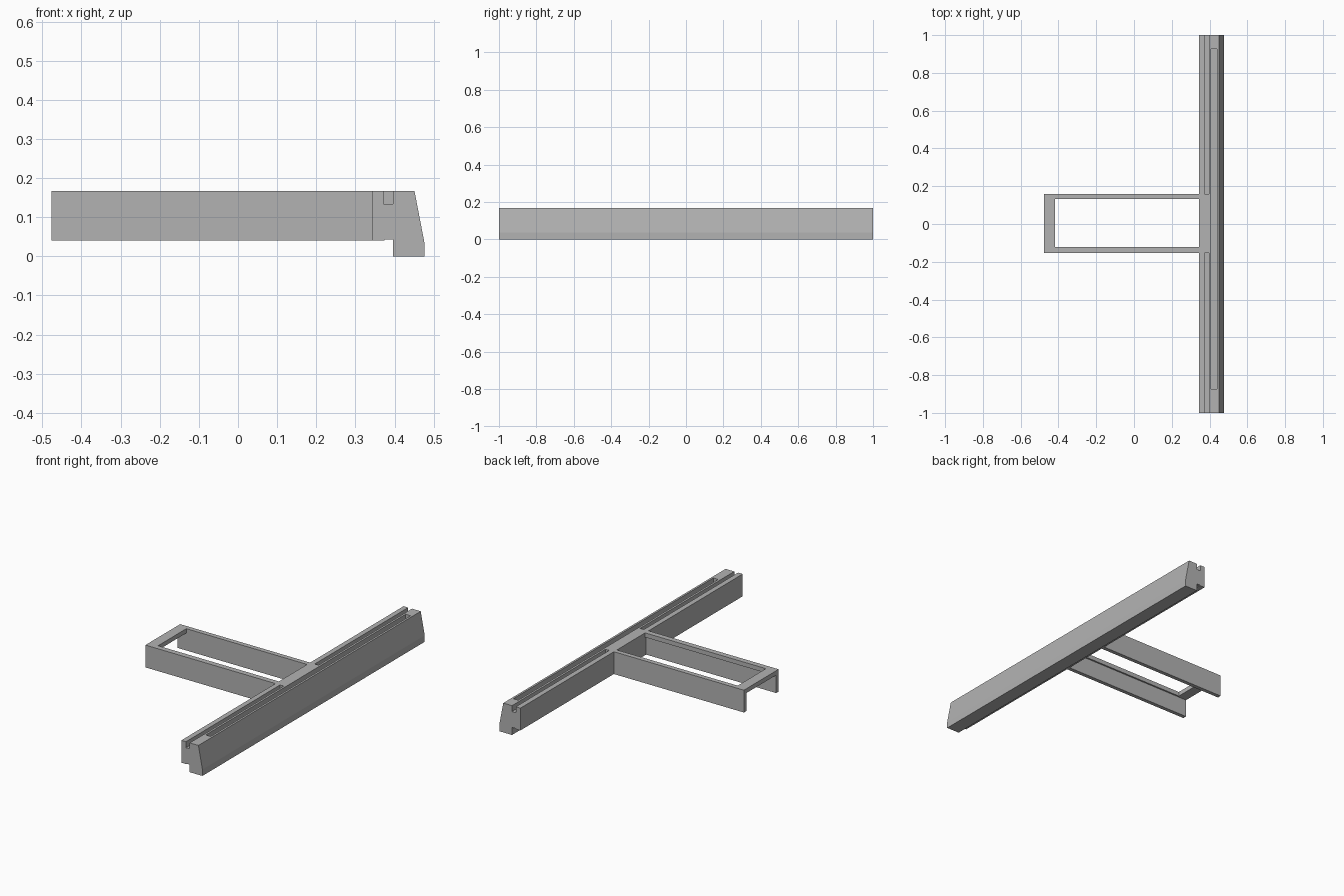
import bpy
import bmesh

cube = bpy.data.objects.get("Cube")
if cube:
    bpy.data.objects.remove(cube, do_unlink=True)

grey = bpy.data.materials.new("plain grey")
grey.use_nodes = True
colour = (0.45, 0.45, 0.45, 1)
grey.diffuse_color = colour
grey.node_tree.nodes["Principled BSDF"].inputs["Base Color"].default_value = colour


def prism(name, profile, y0, y1):
    """Extrude an x-z outline along y."""
    bm = bmesh.new()
    face = bm.faces.new([bm.verts.new((x, y0, z)) for x, z in profile])
    ext = bmesh.ops.extrude_face_region(bm, geom=[face])
    verts = [v for v in ext["geom"] if isinstance(v, bmesh.types.BMVert)]
    bmesh.ops.translate(bm, verts=verts, vec=(0, y1 - y0, 0))
    bmesh.ops.recalc_face_normals(bm, faces=bm.faces)
    mesh = bpy.data.meshes.new(name)
    bm.to_mesh(mesh)
    bm.free()
    mesh.materials.append(grey)
    obj = bpy.data.objects.new(name, mesh)
    bpy.context.collection.objects.link(obj)
    return obj


def box(name, x, y, z):
    return prism(name, [(x[0], z[0]), (x[1], z[0]), (x[1], z[1]), (x[0], z[1])], *y)


def cut(target, cutter):
    cutter.hide_render = True
    cutter.hide_set(True)
    cutter.display_type = 'WIRE'
    mod = target.modifiers.new(cutter.name, 'BOOLEAN')
    mod.operation = 'DIFFERENCE'
    mod.solver = 'EXACT'
    mod.object = cutter
    # Bake the cut so the helper can be removed
    bpy.context.view_layer.objects.active = target
    bpy.ops.object.modifier_apply(modifier=mod.name)
    bpy.data.objects.remove(cutter, do_unlink=True)


TOP, BASE = 0.167, 0.04

# Long rail with a sloped outer face and a stepped underside
rail = prism("rail", [(0.343, BASE), (0.375, BASE), (0.375, 0.043), (0.396, 0.043),
                      (0.396, 0), (0.476, 0), (0.476, 0.037), (0.451, TOP),
                      (0.343, TOP)], -1, 1)

# Two open-ended grooves and one closed slot in the rail top
for side, y in (("front", (-1.1, -0.153)), ("back", (0.159, 1.1))):
    cut(rail, box(side + "_groove_cutter", (0.372, 0.396), y, (0.133, 0.3)))
cut(rail, box("slot_cutter", (0.408, 0.439), (-0.873, 0.926), (0.133, 0.3)))

# Bracket: an open channel with a rectangular window through its top
bracket = prism("bracket", [(-0.476, BASE), (0.343, BASE), (0.343, TOP), (-0.476, TOP)],
                -0.153, 0.159)
cut(bracket, box("channel_cutter", (-0.6, 0.343), (-0.131, 0.137), (0, TOP - 0.025)))
cut(bracket, box("window_cutter", (-0.418, 0.343), (-0.122, 0.132), (0.1, 0.3)))
